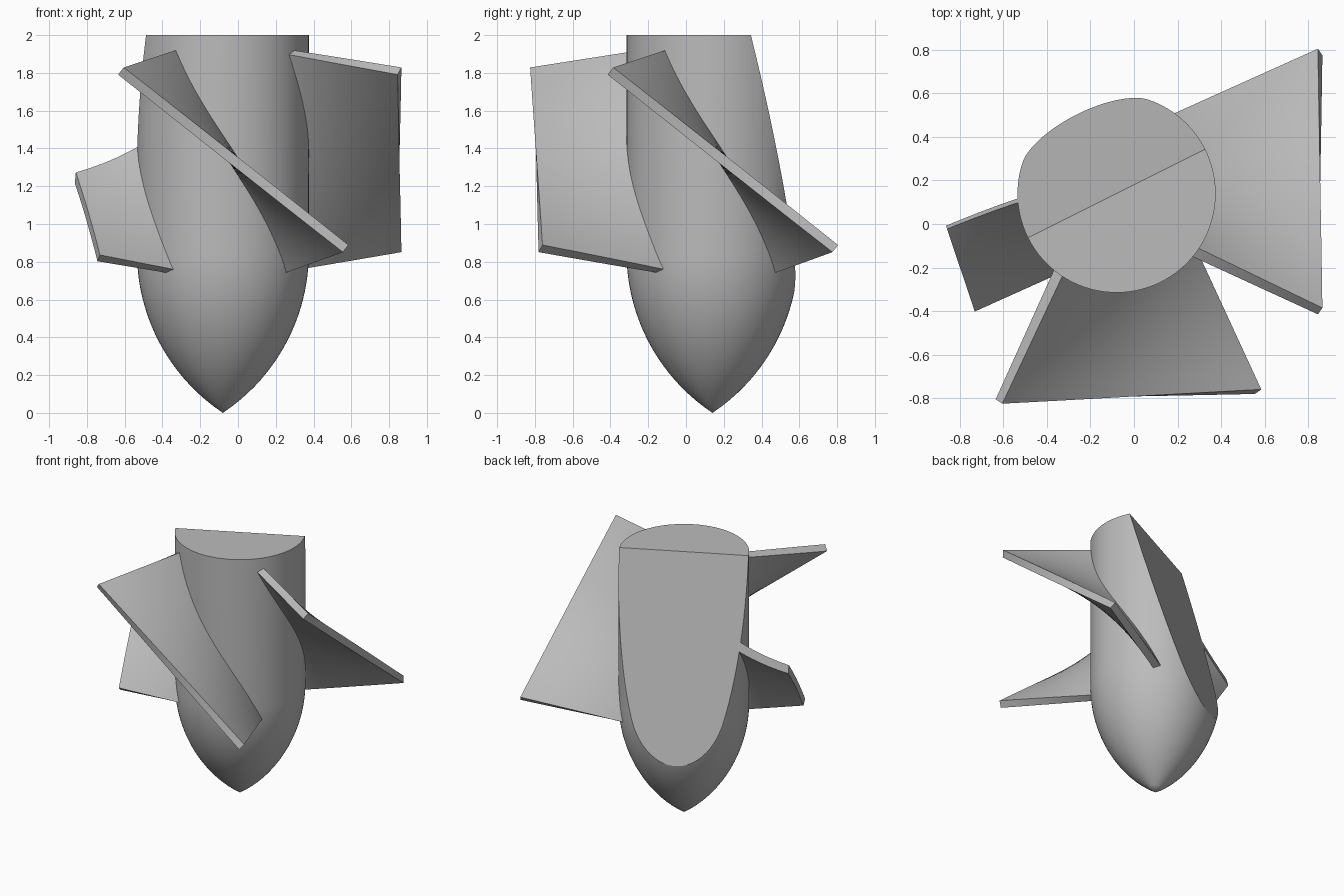
import bpy, bmesh, math
from mathutils import Vector, Matrix

cube = bpy.data.objects.get("Cube")
if cube:
    bpy.data.objects.remove(cube, do_unlink=True)

AXIS = Vector((-0.08, 0.14, 0))
RADIUS, NOSE, HEIGHT = 0.455, 0.85, 2.0
THICK = 0.052
CUT_POINT = Vector((0, 0, HEIGHT))
CUT_NORMAL = Vector((-0.447, 0.894, 0.278))

grey = bpy.data.materials.new("plain grey")
grey.use_nodes = True
grey.diffuse_color = (0.5, 0.5, 0.5, 1)
grey.node_tree.nodes["Principled BSDF"].inputs["Base Color"].default_value = (0.5, 0.5, 0.5, 1)


def trim(bm, point, normal):
    """Slice away everything on the normal side and close the opening."""
    cut = bmesh.ops.bisect_plane(bm, geom=bm.verts[:] + bm.edges[:] + bm.faces[:], dist=1e-5,
                                 plane_co=point, plane_no=normal, clear_outer=True)
    edges = [e for e in cut["geom_cut"] if isinstance(e, bmesh.types.BMEdge) and e.is_boundary]
    if edges:
        bmesh.ops.holes_fill(bm, edges=edges, sides=0)


def finish(bm, name):
    bmesh.ops.recalc_face_normals(bm, faces=bm.faces[:])
    mesh = bpy.data.meshes.new(name)
    bm.to_mesh(mesh)
    bm.free()
    mesh.materials.append(grey)
    obj = bpy.data.objects.new(name, mesh)
    obj.location = AXIS
    bpy.context.collection.objects.link(obj)
    bpy.ops.object.select_all(action="DESELECT")
    obj.select_set(True)
    bpy.context.view_layer.objects.active = obj
    bpy.ops.object.shade_smooth_by_angle(angle=math.radians(30))


# Pointed round body: a tangent arc nose below a straight cylinder
def body():
    arc = (NOSE ** 2 + RADIUS ** 2) / (2 * RADIUS)
    bm = bmesh.new()
    profile = []
    steps = 24
    for i in range(steps + 1):
        z = NOSE * i / steps
        r = math.sqrt(arc ** 2 - (NOSE - z) ** 2) + RADIUS - arc
        profile.append(bm.verts.new((max(r, 0), 0, z)))
    profile.append(bm.verts.new((RADIUS, 0, HEIGHT)))
    edges = [bm.edges.new(pair) for pair in zip(profile, profile[1:])]
    bmesh.ops.spin(bm, geom=profile + edges, axis=(0, 0, 1), cent=(0, 0, 0),
                   angle=math.tau, steps=96)
    bmesh.ops.remove_doubles(bm, verts=bm.verts[:], dist=1e-4)
    rim = [e for e in bm.edges if e.is_boundary]
    bmesh.ops.holes_fill(bm, edges=rim, sides=0)
    trim(bm, CUT_POINT, CUT_NORMAL)
    finish(bm, "body")


# Twisted plate ruled between a steep inner line and a slanted outer line
def fin(name, turn, reach_top, reach_bottom, limit=None):
    inner = Vector((0.22, 0, 0.70)), Vector((-0.10, 0, 1.97))
    outer = Vector((0.65, -reach_bottom, 0.87)), Vector((-0.54, -reach_top, 1.81))

    def place(u, t, side):
        a, b = inner[0].lerp(inner[1], t), outer[0].lerp(outer[1], t)
        along = (inner[1] - inner[0]).lerp(outer[1] - outer[0], u)
        normal = (b - a).cross(along).normalized()
        return a.lerp(b, u) + normal * side * THICK / 2

    bm = bmesh.new()
    bmesh.ops.create_grid(bm, x_segments=10, y_segments=32, size=0.5)
    base = bm.verts[:]
    new = bmesh.ops.extrude_face_region(bm, geom=bm.faces[:], use_keep_orig=True)["geom"]
    layers = [(base, -1), ([v for v in new if isinstance(v, bmesh.types.BMVert)], 1)]
    for verts, side in layers:
        for v in verts:
            v.co = place(0.15 + 0.85 * (v.co.x + 0.5), v.co.y + 0.5, side)
    bmesh.ops.rotate(bm, verts=bm.verts[:], cent=(0, 0, 0),
                     matrix=Matrix.Rotation(math.radians(turn), 3, "Z"))
    trim(bm, CUT_POINT, CUT_NORMAL)
    if limit:
        trim(bm, limit[0], limit[1])
    finish(bm, name)


body()
fin("front_fin", 0, 0.955, 0.91)
fin("left_fin", 90, 0.935, 0.935)
# Short fin, trimmed by the slanted cut and by an upright outer plane
outward = Vector((-0.95, -0.32, 0)).normalized()
fin("right_fin", -90, 0.935, 0.935, (outward * 0.79, outward))
